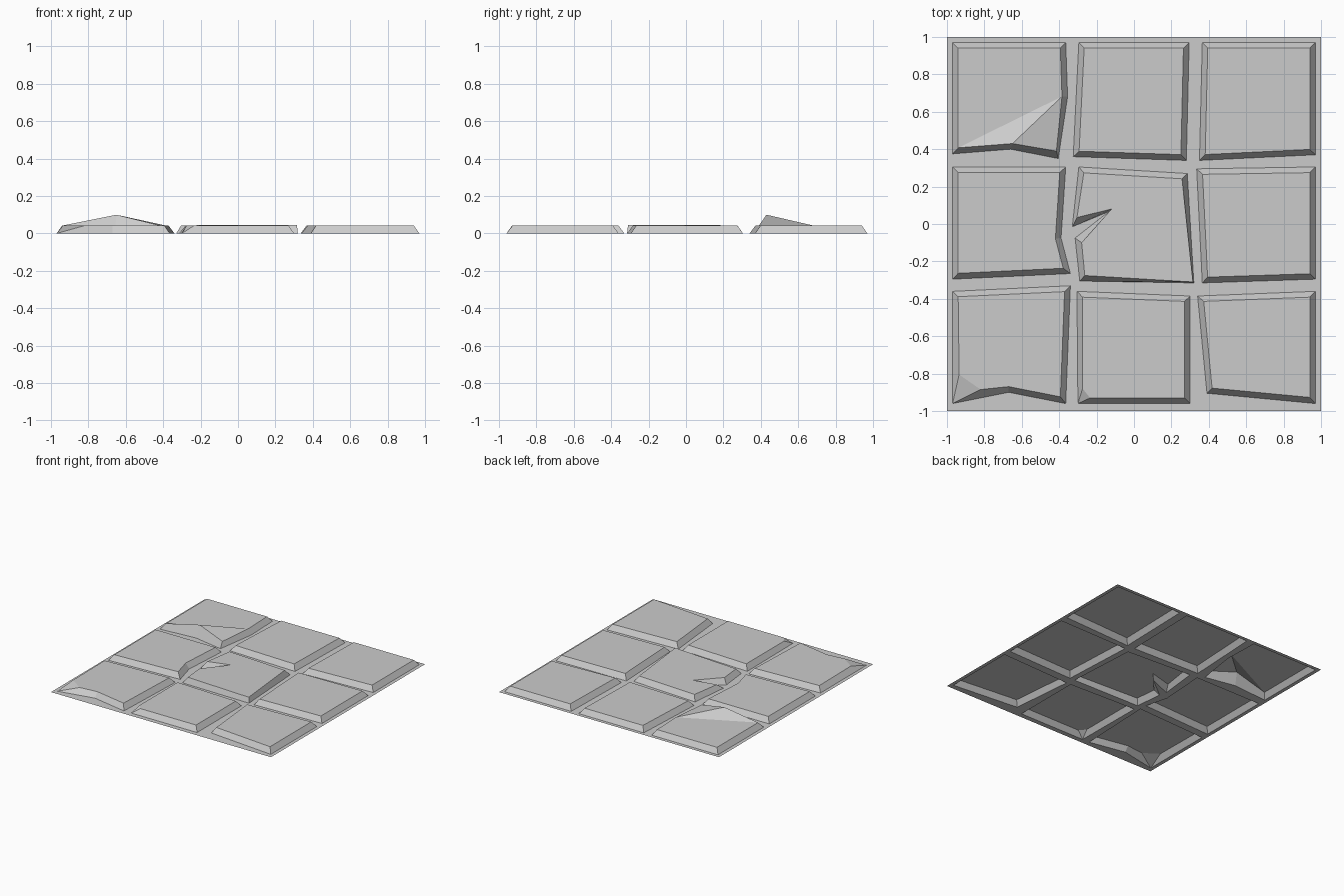
import bpy, bmesh
from mathutils import Vector

if "Cube" in bpy.data.objects:
    bpy.data.objects.remove(bpy.data.objects["Cube"])

H, BEVEL = 0.042, 0.03
outlines = []


def finish(bm, name):
    mesh = bpy.data.meshes.new(name)
    bm.to_mesh(mesh)
    bm.free()
    bpy.context.collection.objects.link(bpy.data.objects.new(name, mesh))


def inset(pts, i):
    """Mitred inward offset of corner i of a counter-clockwise outline."""
    p, q, r = (Vector(pts[k % len(pts)]) for k in (i - 1, i, i + 1))
    d1, d2 = (q - p).normalized(), (r - q).normalized()
    n1, n2 = Vector((-d1.y, d1.x)), Vector((-d2.y, d2.x))
    return q + (n1 + n2) * BEVEL / (1 + n1.dot(n2))


def tile(name, pts, tops=None, splits=()):
    """Hollow stone: sloped walls from the outline up to an inset top.
    tops overrides top corners; two points in one corner make a chip."""
    tops = tops or {}
    outlines.append(pts)
    bm = bmesh.new()
    n = len(pts)
    base = [bm.verts.new((x, y, 0)) for x, y in pts]
    rim = []
    for i in range(n):
        corner = tops.get(i, [inset(pts, i)])
        rim.append([bm.verts.new((*c, H)[:3] if len(c) == 2 else c) for c in corner])
    for i in range(n):
        j = (i + 1) % n
        bm.faces.new((base[i], base[j], rim[j][0], rim[i][-1]))
        if len(rim[i]) == 2:
            bm.faces.new((base[i], rim[i][1], rim[i][0]))
    bm.faces.new([v for corner in rim for v in corner])
    # fold lines across the top
    for a, b in splits:
        va, vb = rim[a][0], rim[b][0]
        face = next(f for f in va.link_faces if vb in f.verts[:] and len(f.verts) > 3
                    and not any(v in base for v in f.verts))
        bmesh.utils.face_split(face, va, vb)
    finish(bm, name)


# back row
tile("stone_back_left",
     [(-.97, .375), (-.66, .40), (-.405, .35), (-.355, .68), (-.365, .97), (-.97, .97)],
     {1: [(-.65, .43, .10)], 2: [(-.415, .39)]}, [(0, 3), (1, 3)])
tile("stone_back_middle", [(-.325, .36), (.28, .34), (.295, .97), (-.295, .97)])
tile("stone_back_right", [(.35, .34), (.97, .37), (.97, .97), (.365, .97)])

# middle row, the centre stone has a crack
tile("stone_middle_left",
     [(-.97, -.295), (-.34, -.265), (-.39, -.075), (-.365, .305), (-.97, .305)])
tile("stone_centre",
     [(-.29, -.305), (.32, -.315), (.285, .27), (-.295, .305),
      (-.33, -.015), (-.135, .066), (-.315, -.075)],
     {1: [(.315, -.31, .046)], 4: [(-.305, .035)],
      5: [(-.12, .08, .046)], 6: [(-.28, -.1)]})
tile("stone_middle_right", [(.365, -.315), (.97, -.295), (.97, .305), (.335, .295)])

# front row, two stones have chipped corners
tile("stone_front_left",
     [(-.97, -.96), (-.67, -.9), (-.365, -.96), (-.34, -.33), (-.97, -.36)],
     {0: [(-.935, -.805), (-.82, -.885)]})
tile("stone_front_middle", [(-.3, -.96), (.3, -.96), (.3, -.385), (-.305, -.36)],
     {0: [(-.275, -.88), (-.235, -.93)]})
tile("stone_front_right", [(.39, -.905), (.97, -.96), (.97, -.36), (.34, -.385)])

# mortar floor, open beneath every stone
bm = bmesh.new()
for loop in outlines + [[(-1, -1), (1, -1), (1, 1), (-1, 1)]]:
    vs = [bm.verts.new((x, y, 0)) for x, y in loop]
    for i, v in enumerate(vs):
        bm.edges.new((vs[i - 1], v))
bmesh.ops.triangle_fill(bm, use_beauty=True, edges=bm.edges[:], normal=(0, 0, 1))
for f in bm.faces:
    f.normal_update()
    if f.normal.z < 0:
        f.normal_flip()
finish(bm, "mortar_floor")
